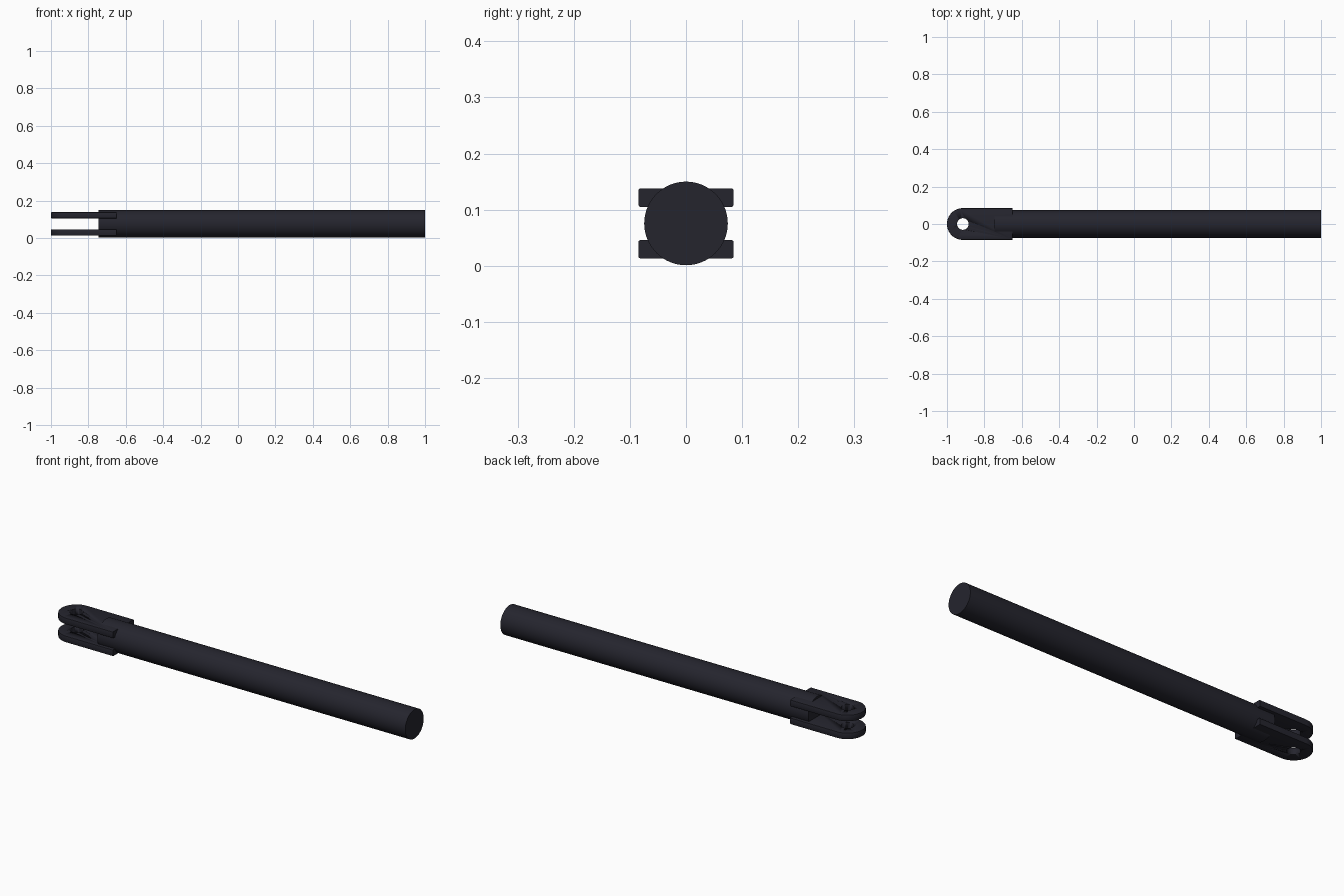
import bpy, bmesh, math

if "Cube" in bpy.data.objects:
    bpy.data.objects.remove(bpy.data.objects["Cube"])

R = 0.0745          # shaft radius
ZC = 0.0755         # shaft axis height
PW = 0.085          # fork half width
PT = 0.033          # fork plate thickness
HX = -1 + PW        # pin hole centre

mat = bpy.data.materials.new("dark_slate")
mat.diffuse_color = (0.018, 0.018, 0.027, 1)
mat.use_nodes = True
mat.node_tree.nodes["Principled BSDF"].inputs["Base Color"].default_value = mat.diffuse_color


def add_object(name, bm):
    bmesh.ops.recalc_face_normals(bm, faces=bm.faces)
    me = bpy.data.meshes.new(name)
    bm.to_mesh(me)
    bm.free()
    ob = bpy.data.objects.new(name, me)
    bpy.context.collection.objects.link(ob)
    me.materials.append(mat)
    bpy.ops.object.select_all(action='DESELECT')
    ob.select_set(True)
    bpy.context.view_layer.objects.active = ob
    bpy.ops.object.shade_smooth_by_angle(angle=math.radians(35))
    return ob


def prism(points, axis_vec):
    """Extrude a closed outline along a vector."""
    bm = bmesh.new()
    face = bm.faces.new([bm.verts.new(p) for p in points])
    ext = bmesh.ops.extrude_face_region(bm, geom=[face], use_keep_orig=True)
    verts = [g for g in ext["geom"] if isinstance(g, bmesh.types.BMVert)]
    bmesh.ops.translate(bm, verts=verts, vec=axis_vec)
    return bm


# round shaft
ring = [(-0.745, R * math.cos(a), ZC + R * math.sin(a))
        for a in (2 * math.pi * i / 64 for i in range(64))]
add_object("shaft", prism(ring, (1.745, 0, 0)))

# pin hole cutter
hole = [(HX + 0.031 * math.cos(a), 0.031 * math.sin(a), -0.1)
        for a in (2 * math.pi * i / 40 for i in range(40))]
cutter = add_object("pin_hole_cutter", prism(hole, (0, 0, 0.4)))
cutter.hide_render = True
cutter.hide_viewport = True

# two fork plates with rounded tips, softened outline and a pin hole
for name, zc in (("upper_fork_plate", ZC + 0.046), ("lower_fork_plate", ZC - 0.046)):
    z0 = zc - PT / 2
    pts = [(-0.65, -PW, z0), (-0.65, PW, z0)]
    pts += [(HX + PW * math.cos(a), PW * math.sin(a), z0)
            for a in (math.pi / 2 + math.pi * i / 32 for i in range(33))]
    bm = prism(pts, (0, 0, PT))
    rim = [e for e in bm.edges
           if abs(e.verts[0].co.z - e.verts[1].co.z) < 1e-5
           and not all(v.co.x > -0.651 for v in e.verts)]
    bmesh.ops.bevel(bm, geom=rim, offset=0.004, segments=2, profile=0.5,
                    affect='EDGES')
    plate = add_object(name, bm)
    mod = plate.modifiers.new("pin_hole", 'BOOLEAN')
    mod.operation = 'DIFFERENCE'
    mod.solver = 'EXACT'
    mod.object = cutter
